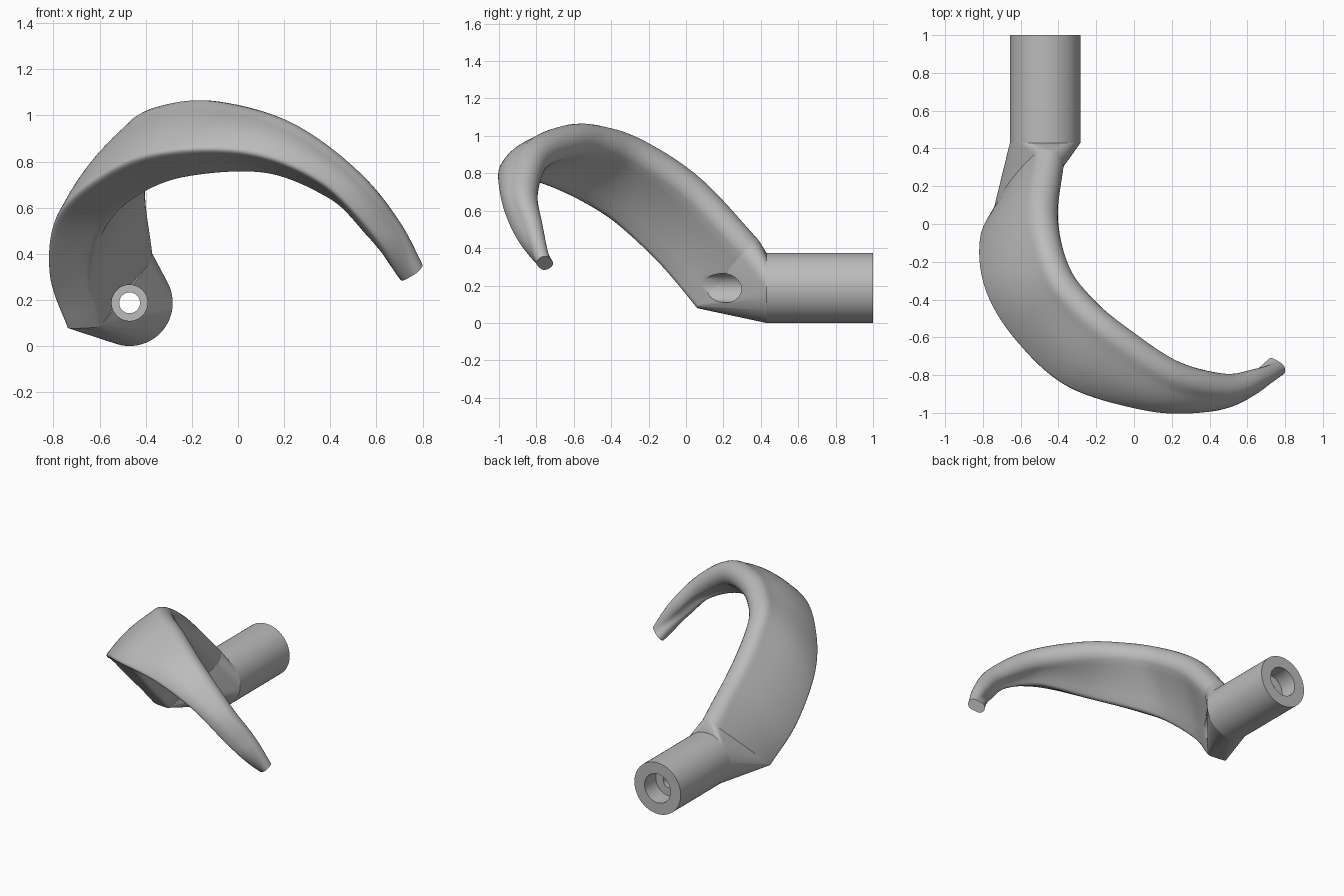
import bpy, bmesh, math
from mathutils import Vector

cube = bpy.data.objects.get("Cube")
if cube:
    bpy.data.objects.remove(cube)

grey = bpy.data.materials.new("plain grey")
grey.use_nodes = True
tone = (0.5, 0.5, 0.5, 1)
grey.diffuse_color = tone
grey.node_tree.nodes["Principled BSDF"].inputs["Base Color"].default_value = tone

AXIS_X, AXIS_Z, RADIUS, JOIN_Y = -0.47, 0.187, 0.187, 0.43


def add_object(name, bm):
    bmesh.ops.recalc_face_normals(bm, faces=bm.faces)
    mesh = bpy.data.meshes.new(name)
    bm.to_mesh(mesh)
    bm.free()
    mesh.materials.append(grey)
    obj = bpy.data.objects.new(name, mesh)
    bpy.context.collection.objects.link(obj)
    return obj


def ring(radius, y, count=64):
    angles = [2 * math.pi * i / count for i in range(count)]
    return [Vector((AXIS_X + radius * math.cos(a), y, AXIS_Z + radius * math.sin(a)))
            for a in angles]


def loft(name, rings):
    """Skin a row of equal rings and cap both ends."""
    bm = bmesh.new()
    rows = [[bm.verts.new(p) for p in r] for r in rings]
    for a, b in zip(rows, rows[1:]):
        for i in range(len(a)):
            j = (i + 1) % len(a)
            bm.faces.new((a[i], a[j], b[j], b[i]))
    bm.faces.new(rows[0])
    bm.faces.new(rows[-1])
    return add_object(name, bm)


def spline(values, t):
    """Catmull-Rom through a list of vectors."""
    i = min(int(t), len(values) - 2)
    f = t - i
    b, c = values[i], values[i + 1]
    a = values[i - 1] if i else b * 2 - c
    d = values[i + 2] if i + 2 < len(values) else c * 2 - b
    return (b * 2 + (c - a) * f + (a * 2 - b * 5 + c * 4 - d) * f ** 2
            + (b * 3 - a - c * 3 + d) * f ** 3) / 2


# Hook stations: centre of round inner edge, centre of outer edge
inner = [Vector(p) for p in (
    (-.455, .33, .38), (-.49, .03, .70), (-.425, -.25, .89), (-.29, -.445, .96),
    (-.09, -.62, .97), (.2, -.805, .89), (.48, -.865, .70), (.655, -.82, .51),
    (.77, -.765, .33))]
outer = [Vector(p) for p in (
    (-.67, .07, .08), (-.73, -.1, .29), (-.69, -.34, .52), (-.53, -.59, .68),
    (-.29, -.80, .78), (.08, -.91, .79), (.38, -.925, .67), (.59, -.865, .475),
    (.735, -.745, .31))]
# Half thickness at the inner and outer edges, slant of the outer edge
shape = [Vector(p) for p in (
    (.085, .07, .03), (.09, .085, .04), (.09, .1, .045), (.09, .1, .045),
    (.09, .1, .045), (.085, .09, .04), (.075, .07, .03), (.055, .053, .015),
    (.038, .038, 0))]


def section(t):
    a, b = spline(inner, t), spline(outer, t)
    ra, rb, slant = spline(shape, t)
    lo, hi = max(t - .05, 0), min(t + .05, len(inner) - 1)
    travel = (spline(inner, hi) + spline(outer, hi)
              - spline(inner, lo) - spline(outer, lo))
    u = (b - a).normalized()
    n = travel.cross(u).normalized()
    pts = []
    # round inner edge, from underside to top
    for i in range(13):
        ang = math.pi * i / 12
        pts.append(a + n * ra * math.cos(ang) - u * ra * math.sin(ang))
    top, low = b - n * rb + u * slant, b + n * rb - u * slant

    def side(start, end, bow):
        return [start.lerp(end, k / 8) - n * bow * math.sin(math.pi * k / 8)
                for k in range(1, 8)]

    top_run = side(pts[-1], top, 0.55 * slant)
    low_run = side(low, pts[0], 0.3 * slant)
    soft = 0.3 * rb

    def corner(prev, point, following):
        p = point + (prev - point).normalized() * min(soft, (prev - point).length)
        q = point + (following - point).normalized() * min(soft, (following - point).length)
        return [p.lerp(point, f).lerp(point.lerp(q, f), f) for f in (0, .25, .5, .75, 1)]

    # outer edge: a flat slanted strip that grows round towards the tip
    edge = (corner(top_run[-1], top, low) + [top.lerp(low, f) for f in (.3, .5, .7)]
            + corner(top, low, low_run[0]))
    strip = low - top
    swell = max(0, rb - 2.2 * slant)
    for p in edge:
        f = min(max((p - top).dot(strip) / strip.length_squared, 0), 1)
        p += u * swell * 2 * math.sqrt(f * (1 - f))
    return pts + top_run[:-1] + edge + low_run[1:]


steps = 96
sections = [section((len(inner) - 1) * i / steps) for i in range(steps + 1)]
hook = loft("curved_hook", sections)

# Socket tube and the flared junction joining it to the hook
tube = loft("socket_tube", [ring(RADIUS, JOIN_Y), ring(RADIUS, 1)])
bm = bmesh.new()
for p in ring(RADIUS, JOIN_Y) + sections[0]:
    bm.verts.new(p)
hull = bmesh.ops.convex_hull(bm, input=bm.verts)
loose = set(g for g in hull["geom_interior"] if isinstance(g, bmesh.types.BMVert))
bmesh.ops.delete(bm, geom=list(loose), context='VERTS')
junction = add_object("flared_junction", bm)

# Stepped bore through the socket
bore = [(.078, -.1), (.078, .335), (.045, .335), (.045, .87), (.105, .87), (.105, 1.05)]
cutter = loft("bore_cutter", [ring(r, y, 48) for r, y in bore])
cutter.hide_render = True

for obj in (hook, tube, junction):
    bpy.ops.object.select_all(action='DESELECT')
    obj.select_set(True)
    bpy.context.view_layer.objects.active = obj
    cut = obj.modifiers.new("bore", 'BOOLEAN')
    cut.operation, cut.solver, cut.object = 'DIFFERENCE', 'EXACT', cutter
    bpy.ops.object.modifier_apply(modifier=cut.name)
    bpy.ops.object.shade_smooth_by_angle(angle=math.radians(40))
bpy.data.objects.remove(cutter)
